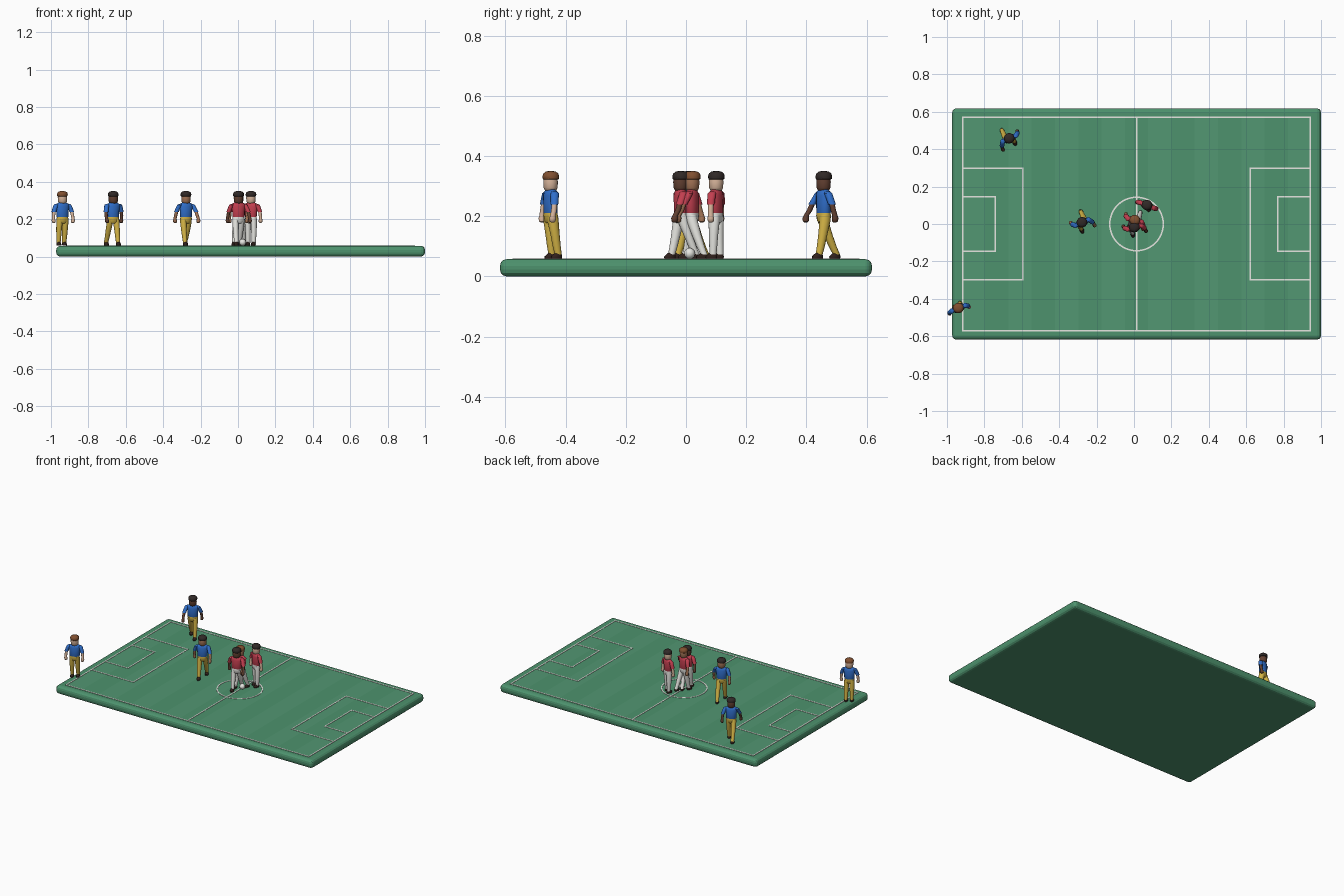
import bpy, bmesh, math

if "Cube" in bpy.data.objects:
    bpy.data.objects.remove(bpy.data.objects["Cube"])

def material(name, rgb):
    m = bpy.data.materials.new(name)
    m.diffuse_color = (*rgb, 1)
    m.use_nodes = True
    m.node_tree.nodes["Principled BSDF"].inputs["Base Color"].default_value = m.diffuse_color
    return m

GRASS = material("grass", (0.075, 0.29, 0.155))
GRASS_LIGHT = material("grass_light", (0.085, 0.31, 0.17))
WHITE = material("white", (0.8, 0.8, 0.76))
BLUE = material("blue", (0.03, 0.16, 0.6))
YELLOW = material("yellow", (0.65, 0.45, 0.06))
RED = material("red", (0.55, 0.05, 0.08))
SHOE = material("shoe", (0.03, 0.015, 0.012))
BLACK = material("black_hair", (0.03, 0.022, 0.02))
BROWN = material("brown_hair", (0.22, 0.08, 0.03))
PALE = material("pale_skin", (0.68, 0.46, 0.33))
TAN = material("tan_skin", (0.36, 0.17, 0.09))
DARK = material("dark_skin", (0.12, 0.05, 0.03))

def finish(name, bm, mat, loc=(0, 0, 0), rot=0, smooth=True):
    bmesh.ops.recalc_face_normals(bm, faces=bm.faces[:])
    me = bpy.data.meshes.new(name)
    bm.to_mesh(me)
    bm.free()
    ob = bpy.data.objects.new(name, me)
    bpy.context.collection.objects.link(ob)
    ob.location = loc
    ob.rotation_euler.z = rot
    me.materials.append(mat)
    if smooth:
        bpy.context.view_layer.objects.active = ob
        bpy.ops.object.select_all(action='DESELECT')
        ob.select_set(True)
        bpy.ops.object.shade_smooth_by_angle(angle=math.radians(40))
    return ob

def box(name, x0, x1, y0, y1, z0, z1, mat):
    bm = bmesh.new()
    bmesh.ops.create_cube(bm, size=1)
    for v in bm.verts:
        v.co = ((x0 + x1) / 2 + v.co.x * (x1 - x0), (y0 + y1) / 2 + v.co.y * (y1 - y0),
                (z0 + z1) / 2 + v.co.z * (z1 - z0))
    return finish(name, bm, mat, smooth=False)

def loft(name, rings, mat, loc, rot, n=14):
    """Stack of horizontal ellipses given as (x, y, z, rx, ry), capped at both ends."""
    bm = bmesh.new()
    loops = []
    for x, y, z, rx, ry in rings:
        loops.append([bm.verts.new((x + rx * math.cos(2 * math.pi * i / n),
                                    y + ry * math.sin(2 * math.pi * i / n), z)) for i in range(n)])
    for a, b in zip(loops, loops[1:]):
        for i in range(n):
            j = (i + 1) % n
            bm.faces.new((a[i], a[j], b[j], b[i]))
    bm.faces.new(loops[0][::-1])
    bm.faces.new(loops[-1])
    return finish(name, bm, mat, loc, rot)

# Pitch slab with rounded rim
CX, TOP = 0.0135, 0.057
slab = box("pitch_base", -0.972, 1.0, -0.618, 0.618, 0, TOP, GRASS)
bev = slab.modifiers.new("rim", 'BEVEL')
bev.width, bev.segments = 0.022, 3

# Mown stripes
for i in range(15):
    x = CX + (i - 7.5) * 0.1245
    box(f"mown_stripe_{i}", x, x + 0.1245, -0.578, 0.578, TOP - 0.004, TOP + 0.001,
        GRASS if i % 2 else GRASS_LIGHT)

# Painted markings
W = 0.004
def line(name, x0, x1, y0, y1):
    box(name, min(x0, x1) - W, max(x0, x1) + W, y0 - W, y1 + W, TOP - 0.002, TOP + 0.003, WHITE)

HX, HY = 0.93, 0.572
line("halfway_line", CX, CX, -HY, HY)
for s in (-1, 1):
    line("touch_line", CX - HX, CX + HX, s * HY, s * HY)
    line("goal_line", CX + s * HX, CX + s * HX, -HY, HY)
    for name, depth, half in (("penalty_box", 0.322, 0.298), ("goal_box", 0.174, 0.147)):
        xi, xo = CX + s * (HX - depth), CX + s * HX
        line(name + "_front", xi, xi, -half, half)
        for t in (-1, 1):
            line(name + "_side", xi, xo, t * half, t * half)

# Centre circle as a flat ring
bm = bmesh.new()
N = 48
prof = [(0.139, TOP - 0.002), (0.147, TOP - 0.002), (0.147, TOP + 0.003), (0.139, TOP + 0.003)]
cols = [[bm.verts.new((r * math.cos(2 * math.pi * i / N), r * math.sin(2 * math.pi * i / N), z))
         for r, z in prof] for i in range(N)]
for i in range(N):
    a, b = cols[i], cols[(i + 1) % N]
    for k in range(4):
        bm.faces.new((a[k], b[k], b[(k + 1) % 4], a[(k + 1) % 4]))
finish("centre_circle", bm, WHITE, (CX, 0, 0))

# Ball
bm = bmesh.new()
bmesh.ops.create_uvsphere(bm, u_segments=20, v_segments=12, radius=0.018)
finish("ball", bm, WHITE, (0.025, 0.012, TOP + 0.019))

def player(tag, x, y, deg, strides, shirt, kit, skin, hair):
    """strides: y offset of the left and right foot; arms swing the opposite way."""
    loc, rot = (x, y, TOP + 0.002), math.radians(deg)

    def part(name, rings, mat):
        loft(f"{tag}_{name}", rings, mat, loc, rot)

    # Torso, hips, head and hair
    part("shirt", [(0, 0, .148, .030, .020), (0, 0, .153, .033, .022), (0, 0, .185, .034, .022),
                   (0, 0, .210, .039, .022), (0, 0, .222, .037, .019), (0, 0, .229, .022, .015)], shirt)
    part("hips", [(0, 0, .118, .020, .014), (0, 0, .126, .030, .020), (0, 0, .145, .033, .022),
                  (0, 0, .156, .031, .021)], kit)
    part("head", [(0, 0, .222, .012, .012), (0, 0, .227, .020, .019), (0, 0, .236, .0245, .0235),
                  (0, 0, .255, .0255, .0245), (0, 0, .275, .023, .022)], skin)
    part("hair", [(0, 0, .262, .024, .023), (0, .001, .265, .028, .027), (0, .001, .274, .029, .028),
                  (0, .001, .283, .026, .025), (0, .001, .289, .018, .017), (0, .001, .291, .008, .008)], hair)
    for s, st, side in ((-1, strides[0], "left"), (1, strides[1], "right")):
        # Legs and shoes
        part(f"{side}_leg", [(s * .016, 0, .145, .016, .019), (s * .017, st * .1, .125, .0165, .019),
                             (s * .018, st * .45, .078, .0145, .0155), (s * .018, st * .75, .040, .0125, .0135),
                             (s * .018, st, .014, .011, .012)], kit)
        part(f"{side}_shoe", [(s * .018, st - .006, 0, .011, .019), (s * .018, st - .006, .007, .012, .020),
                              (s * .018, st - .003, .014, .011, .015), (s * .018, st, .021, .008, .009)], SHOE)
        # Sleeves, forearms and hands
        sw = -st * .7
        part(f"{side}_sleeve", [(s * .033, 0, .223, .007, .009), (s * .038, 0, .217, .012, .014),
                                (s * .045, sw * .25, .198, .0125, .0135),
                                (s * .051, sw * .5, .180, .0125, .013)], shirt)
        part(f"{side}_forearm", [(s * .050, sw * .45, .184, .009, .009), (s * .054, sw * .7, .160, .009, .0095),
                                 (s * .055, sw, .143, .008, .009), (s * .055, sw * 1.05, .134, .0105, .0115),
                                 (s * .054, sw * 1.05, .124, .009, .010),
                                 (s * .054, sw * 1.05, .120, .004, .005)], skin)

# Two small teams
player("blue_player_a", -0.9385, -0.45, 22, (0.012, 0.02), BLUE, YELLOW, PALE, BROWN)
player("blue_player_b", -0.667, 0.457, 24, (0.055, -0.024), BLUE, YELLOW, DARK, BLACK)
player("blue_player_c", -0.278, 0.008, 24, (-0.03, 0.055), BLUE, YELLOW, TAN, BLACK)
player("red_player_a", 0.002, -0.018, 15, (-0.026, 0.048), RED, WHITE, DARK, BLACK)
player("red_player_b", 0.004, 0.02, -15, (-0.026, 0.046), RED, WHITE, TAN, BROWN)
player("red_player_c", 0.069, 0.10, -22, (0.006, -0.004), RED, WHITE, PALE, BLACK)
